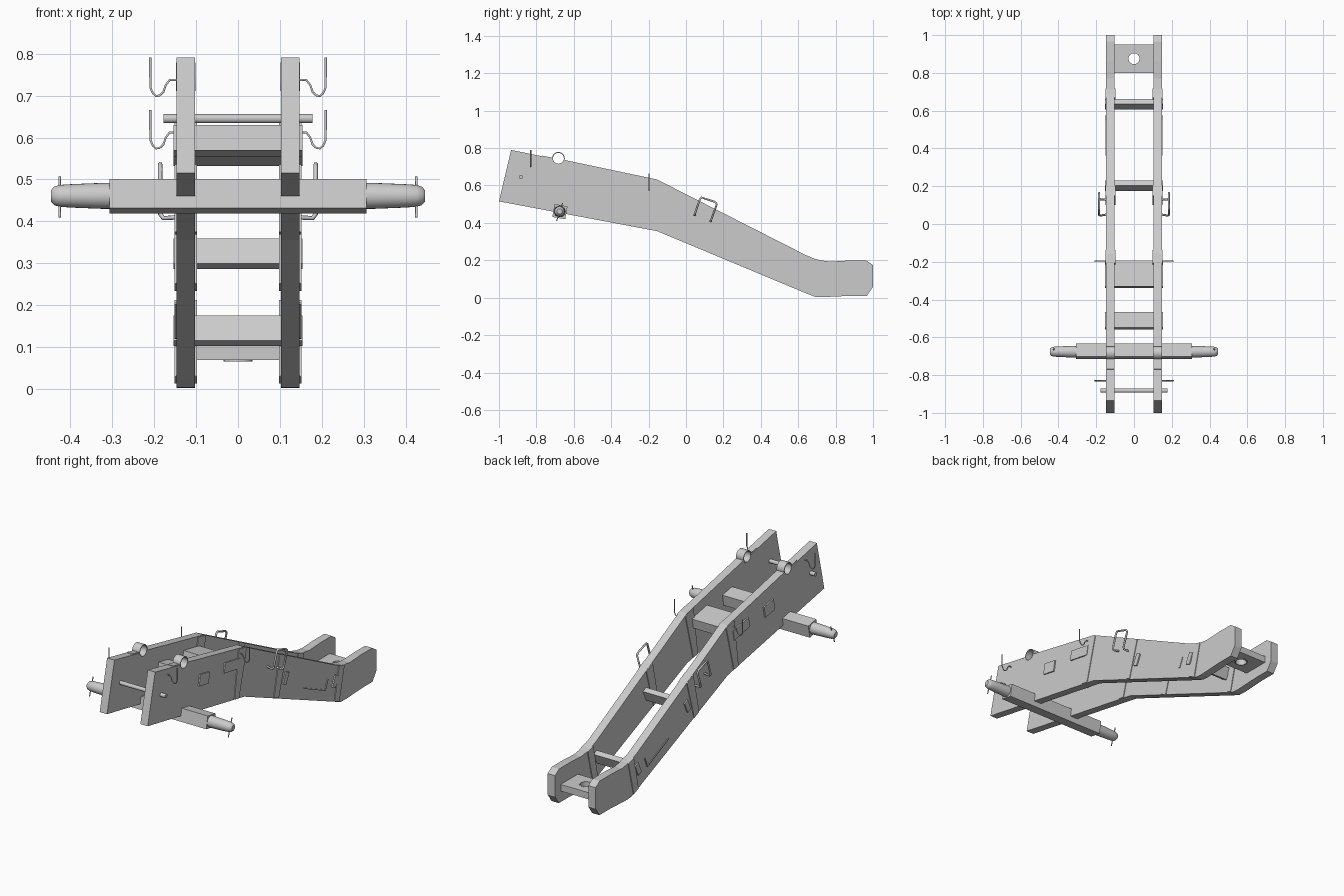
import bpy, bmesh, math
from mathutils import Matrix, Vector

if "Cube" in bpy.data.objects:
    bpy.data.objects.remove(bpy.data.objects["Cube"])


def finish(name, bm, smooth=False):
    bmesh.ops.recalc_face_normals(bm, faces=bm.faces)
    me = bpy.data.meshes.new(name)
    bm.to_mesh(me)
    bm.free()
    ob = bpy.data.objects.new(name, me)
    bpy.context.collection.objects.link(ob)
    if smooth:
        bpy.ops.object.select_all(action='DESELECT')
        ob.select_set(True)
        bpy.context.view_layer.objects.active = ob
        bpy.ops.object.shade_smooth_by_angle(angle=math.radians(35))
    return ob


def prism(name, pts, x0, x1):
    """Side outline (y, z) extruded between two x values."""
    bm = bmesh.new()
    f = bm.faces.new([bm.verts.new((x0, y, z)) for y, z in pts])
    r = bmesh.ops.extrude_face_region(bm, geom=[f])
    vs = [v for v in r['geom'] if isinstance(v, bmesh.types.BMVert)]
    bmesh.ops.translate(bm, verts=vs, vec=(x1 - x0, 0, 0))
    return finish(name, bm)


def box(name, centre, size, tilt):
    bm = bmesh.new()
    m = (Matrix.Translation(centre) @ Matrix.Rotation(math.radians(tilt), 4, 'X')
         @ Matrix.Diagonal((*size, 1)))
    bmesh.ops.create_cube(bm, size=1, matrix=m)
    return finish(name, bm)


def lathe(name, profile, matrix, seg=24, closed=False):
    """Profile (radius, height) spun round local z, then placed by matrix."""
    bm = bmesh.new()
    rings = [[bm.verts.new(matrix @ Vector((r * math.cos(a), r * math.sin(a), h)))
              for a in [2 * math.pi * i / seg for i in range(seg)]] for r, h in profile]
    pairs = list(zip(rings, rings[1:]))
    if closed:
        pairs.append((rings[-1], rings[0]))
    else:
        bm.faces.new(rings[0])
        bm.faces.new(rings[-1])
    for a, b in pairs:
        for i in range(seg):
            j = (i + 1) % seg
            bm.faces.new((a[i], a[j], b[j], b[i]))
    return finish(name, bm, True)


def along_x(y, z, s=1):
    return Matrix.Translation((0, y, z)) @ Matrix.Rotation(s * math.pi / 2, 4, 'Y')


def rod(name, pts, r):
    """Bent round bar following a short path."""
    cu = bpy.data.curves.new(name, 'CURVE')
    cu.dimensions = '3D'
    cu.bevel_depth = r
    cu.bevel_resolution = 1
    cu.use_fill_caps = True
    sp = cu.splines.new('POLY')
    sp.points.add(len(pts) - 1)
    for p, c in zip(sp.points, pts):
        p.co = (*c, 1)
    ob = bpy.data.objects.new(name, cu)
    bpy.context.collection.objects.link(ob)


# Cheek outline with the round trunnion notch in its upper edge
TY, TZ, TR = -0.682, 0.745, 0.034
notch = [(TY + TR * math.cos(math.radians(a)), TZ + TR * math.sin(math.radians(a)))
         for a in range(180, 346, 15)]
outline = [(-1, 0.515), (-0.935, 0.79)] + notch + [
    (-0.155, 0.632), (0.64, 0.228), (0.7, 0.203), (0.77, 0.193), (0.86, 0.198),
    (0.965, 0.198), (1, 0.175), (1, 0.058), (0.967, 0.01), (0.88, 0.01),
    (0.73, 0.003), (0.69, 0.005), (0.645, 0.022), (-0.155, 0.356)]

# Thin iron bands wrapped over the cheeks
bands = [[(-0.207, 0.64), (-0.155, 0.629), (-0.138, 0.622), (-0.205, 0.369), (-0.245, 0.375)],
         [(0.15, 0.475), (0.205, 0.447), (0.142, 0.235), (0.1, 0.252)],
         [(0.67, 0.213), (0.718, 0.2), (0.672, 0.014), (0.63, 0.031)]]

hook = [(0.145, 0.737), (0.163, 0.737), (0.172, 0.725), (0.178, 0.708), (0.187, 0.7),
        (0.195, 0.699), (0.203, 0.706), (0.209, 0.72), (0.209, 0.79)]
handle = [(0.145, 0.05, 0.445), (0.178, 0.045, 0.44), (0.185, 0.048, 0.45),
          (0.185, 0.074, 0.527), (0.185, 0.083, 0.536), (0.185, 0.155, 0.512),
          (0.185, 0.165, 0.5), (0.185, 0.135, 0.418), (0.178, 0.13, 0.408),
          (0.145, 0.13, 0.41)]

for s, side in ((1, "right"), (-1, "left")):
    prism(f"cheek_{side}", outline, s * 0.102, s * 0.147)
    for i, b in enumerate(bands):
        prism(f"iron_band_{side}_{i}", b, s * 0.098, s * 0.151)
    # Trunnion ring and its flat cap strap
    lathe(f"trunnion_ring_{side}", [(0.029, -0.023), (0.034, -0.023), (0.034, 0.023),
          (0.029, 0.023)], Matrix.Translation((s * 0.1245, 0, 0)) @ along_x(TY, TZ), 32, True)
    box(f"cap_strap_{side}", (s * 0.1245, -0.742, 0.751), (0.036, 0.055, 0.006), -11.5)
    # Tapered axle arm with linchpin
    lathe(f"axle_arm_{side}", [(0.031, 0.3), (0.031, 0.32), (0.028, 0.395), (0.026, 0.425),
          (0.022, 0.438), (0.014, 0.445)], along_x(-0.676, 0.461, s))
    rod(f"linchpin_{side}", [(s * 0.425, -0.692, 0.41), (s * 0.425, -0.66, 0.507)], 0.003)
    # Tool hooks and carrying handle
    for i, (y, dz) in enumerate(((-0.83, 0), (-0.197, -0.125))):
        rod(f"tool_hook_{side}_{i}", [(s * x, y, z + dz) for x, z in hook], 0.0028)
    rod(f"handle_{side}", [(s * x, y, z) for x, y, z in handle], 0.0055)
    # Slim tool bracket on the trail
    box(f"bracket_rail_{side}", (s * 0.148, 0.455, 0.165), (0.006, 0.2, 0.006), -24)
    box(f"bracket_stop_{side}", (s * 0.148, 0.562, 0.149), (0.006, 0.006, 0.06), -24)

# Through-tenoned transoms: (name, y, z, thickness along, height, tilt)
for name, y, z, d, h, t in (
        ("bed_transom", -0.512, 0.592, 0.085, 0.062, -10.5),
        ("centre_transom", -0.267, 0.572, 0.138, 0.055, -10.5),
        ("trail_transom", 0.203, 0.323, 0.03, 0.066, -25),
        ("rear_transom", 0.635, 0.14, 0.03, 0.066, -25)):
    box(name, (0, y, z), (0.308, d, h), t)

# Tail plate with a round hole and its lining ring
bm = bmesh.new()
N, HY, HX = 32, 0.075, 0.103
loops = []
for z in (0.07, 0.107):
    inner, outer = [], []
    for i in range(N):
        a = 2 * math.pi * (i + 0.5) / N + math.pi / 4 - math.pi / N
        c, q = math.cos(a), math.sin(a)
        k = max(abs(c), abs(q))
        inner.append(bm.verts.new((0.03 * c, 0.875 + 0.03 * q, z)))
        outer.append(bm.verts.new((HX * c / k, 0.875 + HY * q / k, z)))
    loops.append((inner, outer))
(bi, bo), (ti, to) = loops
for a, b in ((bi, bo), (bo, to), (to, ti), (ti, bi)):
    for i in range(N):
        j = (i + 1) % N
        bm.faces.new((a[i], a[j], b[j], b[i]))
finish("tail_plate", bm)
lathe("towing_eye_ring", [(0.029, 0.066), (0.034, 0.066), (0.034, 0.108), (0.029, 0.108)],
      Matrix.Translation((0, 0.875, 0)), 32, True)

# Axle beam and front cross pin
box("axle_beam", (0, -0.674, 0.46), (0.612, 0.07, 0.07), -10.5)
lathe("front_cross_pin", [(0.011, -0.177), (0.011, 0.177)], along_x(-0.882, 0.645), 16)
